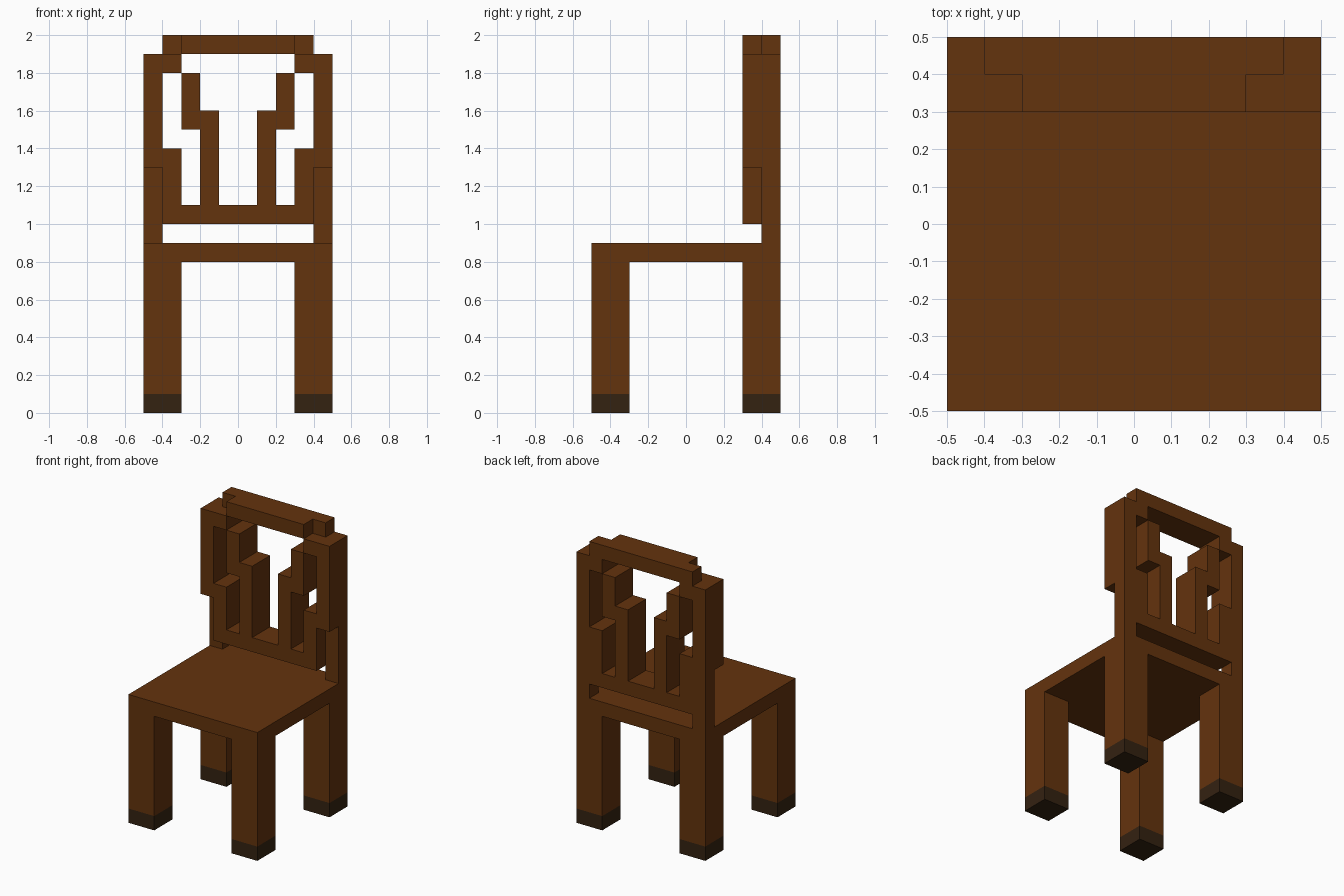
import bpy, bmesh, math
from mathutils import Vector

if "Cube" in bpy.data.objects:
    bpy.data.objects.remove(bpy.data.objects["Cube"])

U = 0.1  # size of one block


def material(name, rgb):
    m = bpy.data.materials.new(name)
    m.diffuse_color = (*rgb, 1.0)
    m.use_nodes = True
    m.node_tree.nodes["Principled BSDF"].inputs["Base Color"].default_value = m.diffuse_color
    return m


WOOD = material("brown wood", (0.127, 0.033, 0.004))
DARK = material("dark foot", (0.034, 0.016, 0.0055))

parts = []      # (name, material, set of block cells)
filled = set()  # all cells, so hidden faces between parts can be skipped


def part(name, mat, *boxes):
    """Register a part made of boxes (x0, x1, y0, y1, z0, z1) in blocks."""
    cells = {(x, y, z) for x0, x1, y0, y1, z0, z1 in boxes
             for x in range(x0, x1) for y in range(y0, y1) for z in range(z0, z1)}
    cells -= filled
    filled.update(cells)
    parts.append((name, mat, cells))


def pair(name, mat, *boxes):
    """Register a right part and its mirror image on the left."""
    part("right_" + name, mat, *boxes)
    part("left_" + name, mat, *[(-b[1], -b[0], *b[2:]) for b in boxes])


def build(name, mat, cells):
    """Make the outer skin of a part and merge its coplanar faces."""
    bm = bmesh.new()
    verts = {}

    def vert(p):
        if p not in verts:
            verts[p] = bm.verts.new(Vector(p) * U)
        return verts[p]

    for c in sorted(cells):
        for axis in range(3):
            for side in (0, 1):
                n = list(c)
                n[axis] += 2 * side - 1
                if tuple(n) in filled:
                    continue
                quad = []
                for a, b in ((0, 0), (1, 0), (1, 1), (0, 1)):
                    p = list(c)
                    p[axis] += side
                    p[(axis + 1) % 3] += a
                    p[(axis + 2) % 3] += b
                    quad.append(vert(tuple(p)))
                bm.faces.new(quad if side else quad[::-1])
    bmesh.ops.dissolve_limit(bm, angle_limit=math.radians(1),
                             verts=bm.verts[:], edges=bm.edges[:])
    me = bpy.data.meshes.new(name)
    bm.to_mesh(me)
    bm.free()
    me.materials.append(mat)
    bpy.context.collection.objects.link(bpy.data.objects.new(name, me))


# legs with dark feet
for label, y in (("front", -5), ("back", 3)):
    pair(label + "_foot", DARK, (3, 5, y, y + 2, 0, 1))
    pair(label + "_leg", WOOD, (3, 5, y, y + 2, 1, 8))

# seat
part("seat", WOOD, (-5, 5, -5, 5, 8, 9))

# back posts: thin at the bottom, deeper above
pair("back_post", WOOD, (4, 5, 4, 5, 9, 13), (4, 5, 3, 5, 13, 19))

# lower rail and short stubs beside the posts
part("lower_rail", WOOD, (-4, 4, 3, 5, 10, 11))
pair("rail_stub", WOOD, (3, 4, 3, 5, 11, 14))

# stepped slats flaring outward
pair("back_slat", WOOD, (1, 2, 3, 5, 11, 16), (2, 3, 3, 5, 15, 18))

# top corners and crest rail, notched at its front ends
pair("top_corner", WOOD, (3, 4, 3, 5, 18, 19))
part("crest_rail", WOOD, (-3, 3, 3, 5, 19, 20), (-4, 4, 4, 5, 19, 20))

for p in parts:
    build(*p)
